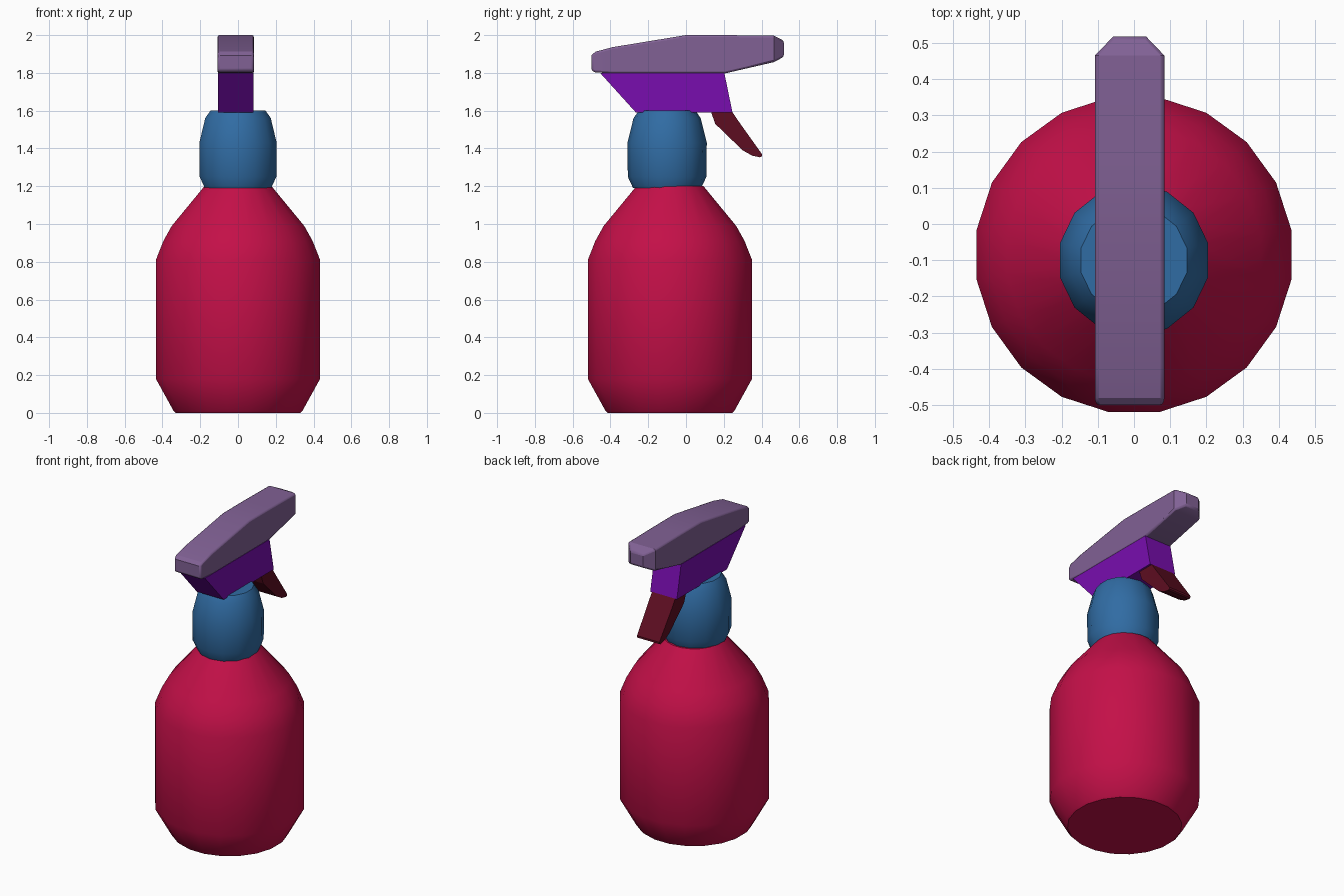
import bpy, bmesh, math

cube = bpy.data.objects.get("Cube")
if cube:
    bpy.data.objects.remove(cube)


def material(name, rgb):
    m = bpy.data.materials.new(name)
    m.use_nodes = True
    m.diffuse_color = (*rgb, 1)
    bsdf = next(n for n in m.node_tree.nodes if n.type == "BSDF_PRINCIPLED")
    bsdf.inputs["Base Color"].default_value = (*rgb, 1)
    return m


def finish(name, bm, mat, angle, bevel=0):
    bmesh.ops.recalc_face_normals(bm, faces=bm.faces)
    mesh = bpy.data.meshes.new(name)
    bm.to_mesh(mesh)
    bm.free()
    mesh.materials.append(mat)
    ob = bpy.data.objects.new(name, mesh)
    bpy.context.collection.objects.link(ob)
    if bevel:
        mod = ob.modifiers.new("soft_edges", "BEVEL")
        mod.width = bevel
        mod.segments = 2
        mod.limit_method = "ANGLE"
        mod.angle_limit = math.radians(50)
    bpy.ops.object.select_all(action="DESELECT")
    ob.select_set(True)
    bpy.context.view_layer.objects.active = ob
    bpy.ops.object.shade_smooth_by_angle(angle=math.radians(angle))
    return ob


def skin(bm, rings):
    """Join equal rings of vertices and cap both ends."""
    n = len(rings[0])
    for low, high in zip(rings, rings[1:]):
        for i in range(n):
            j = (i + 1) % n
            bm.faces.new((low[i], low[j], high[j], high[i]))
    bm.faces.new(rings[0])
    bm.faces.new(rings[-1])


def lathe(name, profile, sides, centre_y, mat, angle):
    """Turn (radius, z) points about an upright axis."""
    bm = bmesh.new()
    rings = []
    for r, z in profile:
        turns = [(i + 0.5) * math.tau / sides for i in range(sides)]
        rings.append([bm.verts.new((r * math.cos(t), centre_y + r * math.sin(t), z))
                      for t in turns])
    skin(bm, rings)
    return finish(name, bm, mat, angle)


def loft(name, sections, mat, bevel):
    """Skin rectangles, each given by two (y, z) points and a half width."""
    bm = bmesh.new()
    mid = -0.012
    rings = []
    for a, b, w in sections:
        corners = [(mid - w, *a), (mid + w, *a), (mid + w, *b), (mid - w, *b)]
        rings.append([bm.verts.new(c) for c in corners])
    skin(bm, rings)
    return finish(name, bm, mat, 20, bevel)


red = material("crimson", (0.55, 0.005, 0.065))
blue = material("steel_blue", (0.03, 0.15, 0.37))
violet = material("violet", (0.19, 0.004, 0.43))
mauve = material("mauve", (0.22, 0.12, 0.3))
maroon = material("maroon", (0.11, 0.004, 0.015))

# Bottle with sloping shoulders
lathe("bottle", [(0.335, 0), (0.345, 0.01), (0.44, 0.18), (0.44, 0.81), (0.4, 0.91),
                 (0.355, 0.99), (0.18, 1.2)], 20, -0.085, red, 32)

# Collar between bottle and pump
lathe("collar", [(0.18, 1.19), (0.208, 1.25), (0.21, 1.43), (0.178, 1.56), (0.15, 1.6)],
      14, -0.1, blue, 35)

# Pump body, flaring forward
loft("pump_body", [((-0.265, 1.59), (0.246, 1.59), 0.095),
                   ((-0.455, 1.8), (0.203, 1.8), 0.095)], violet, 0)

# Spray head, narrowing at the back
loft("spray_head", [((-0.5, 1.812), (-0.5, 1.893), 0.093),
                    ((-0.48, 1.803), (-0.48, 1.912), 0.096),
                    ((-0.39, 1.797), (-0.39, 1.936), 0.096),
                    ((0, 1.797), (0, 2.0), 0.096),
                    ((0.205, 1.797), (0.205, 2.0), 0.096),
                    ((0.465, 1.857), (0.465, 1.997), 0.096),
                    ((0.518, 1.885), (0.518, 1.97), 0.045)], mauve, 0.01)

# Trigger
loft("trigger", [((0.13, 1.6), (0.24, 1.6), 0.083),
                 ((0.155, 1.53), (0.288, 1.53), 0.083),
                 ((0.3, 1.39), (0.388, 1.39), 0.08),
                 ((0.35, 1.362), (0.402, 1.37), 0.08),
                 ((0.392, 1.353), (0.402, 1.358), 0.08)], maroon, 0)
